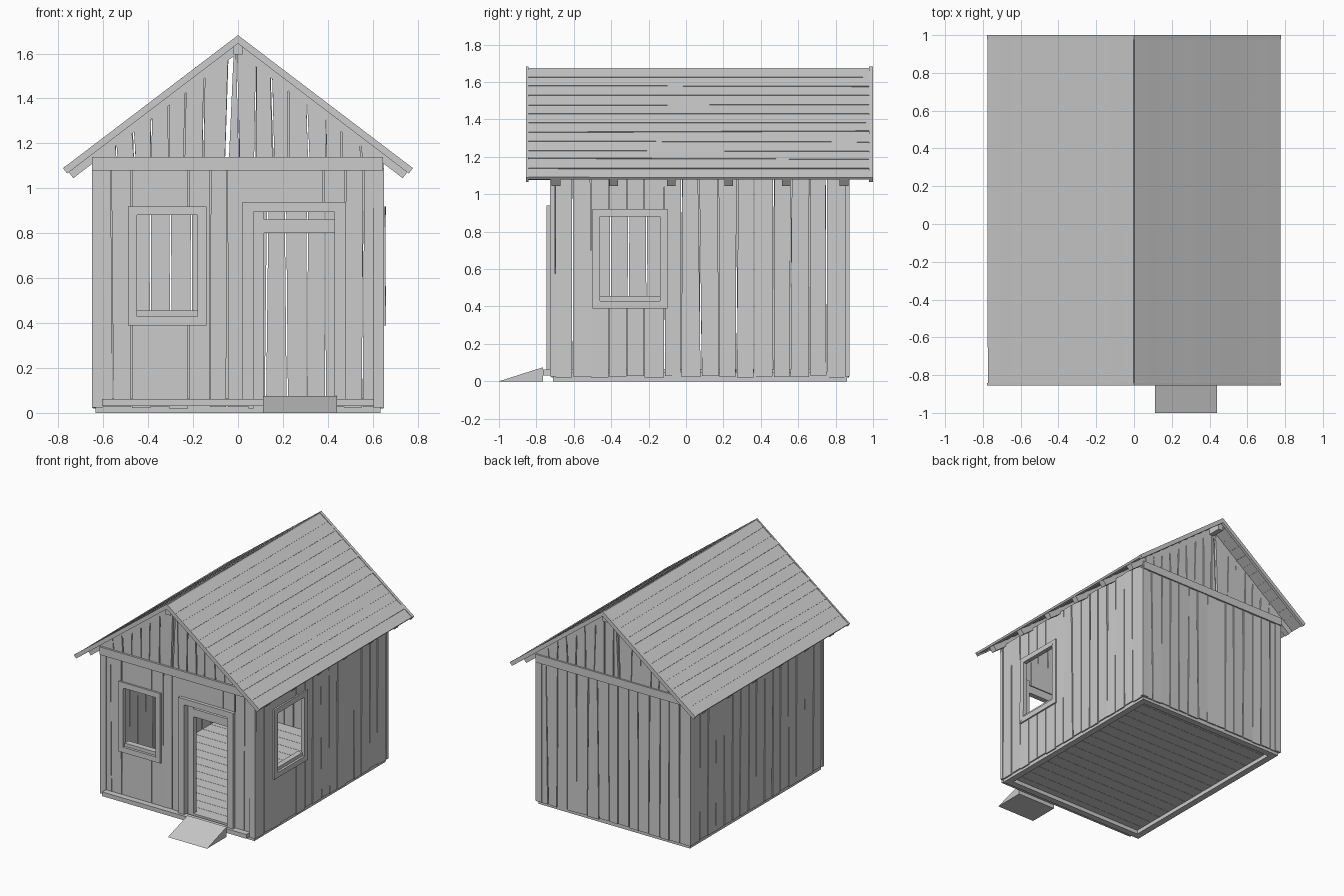
import bpy, bmesh, math, random

if "Cube" in bpy.data.objects:
    bpy.data.objects.remove(bpy.data.objects["Cube"])
random.seed(7)

grey = bpy.data.materials.new("plain grey")
grey.diffuse_color = (0.6, 0.6, 0.6, 1)
grey.use_nodes = True
grey.node_tree.nodes["Principled BSDF"].inputs["Base Color"].default_value = grey.diffuse_color

RIDGE, C, S, LEN = 1.678, math.cos(0.65), math.sin(0.65), 0.972
SLOPE = S / C


def jit(a):
    return random.uniform(-a, a)


def loft(bm, a, b):
    """Closed solid between two matching outlines."""
    va = [bm.verts.new(p) for p in a]
    vb = [bm.verts.new(p) for p in b]
    n = len(a)
    bm.faces.new(va)
    bm.faces.new(vb[::-1])
    for i in range(n):
        j = (i + 1) % n
        bm.faces.new((va[j], va[i], vb[i], vb[j]))


def prism(bm, plane, pts, d0, d1, warp=0.0):
    """Outline (u, z) extruded along x or y from d0 to d1."""
    w = [jit(warp) for _ in pts]

    def place(u, z, d):
        return (d, u, z) if plane == 'x' else (u, d, z)
    loft(bm, [place(u, z, d0 + k) for (u, z), k in zip(pts, w)],
         [place(u, z, d1 + k) for (u, z), k in zip(pts, w)])


def rect(u0, u1, z0, z1):
    return [(u0, z0), (u1, z0), (u1, z1), (u0, z1)]


def box(bm, x0, x1, y0, y1, z0, z1):
    prism(bm, 'y', rect(x0, x1, z0, z1), y0, y1)


def finish(name, bm):
    bmesh.ops.recalc_face_normals(bm, faces=bm.faces)
    me = bpy.data.meshes.new(name)
    bm.to_mesh(me)
    bm.free()
    me.materials.append(grey)
    ob = bpy.data.objects.new(name, me)
    bpy.context.collection.objects.link(ob)


def edges(u0, u1, n):
    """Uneven board joints, each a (bottom, top) pair."""
    w = (u1 - u0) / n
    e = [(u0 + i * w + jit(0.008), u0 + i * w + jit(0.008)) for i in range(n + 1)]
    e[0], e[-1] = (u0, u0), (u1, u1)
    return e


def gaps(e, i):
    """Bottom and top limits of board i, with slits at the joints."""
    g = [random.uniform(0.001, 0.005) for _ in range(4)]
    return e[i][0] + g[0], e[i + 1][0] - g[1], e[i + 1][1] - g[2], e[i][1] + g[3]


def wall(name, plane, u0, u1, n, d0, d1, top, holes=()):
    """Row of upright boards, cut around rectangular holes."""
    bm = bmesh.new()
    e = edges(u0, u1, n)
    for i in range(n):
        a, b, c, d = gaps(e, i)
        z0 = 0.025 + jit(0.006)
        lo, hi = min(a, d), max(b, c)
        cuts = sorted({v for h in holes for v in h[:2] if lo + 0.004 < v < hi - 0.004})
        hit = [h for h in holes if h[0] < hi - 0.004 and h[1] > lo + 0.004]
        if not hit:
            prism(bm, plane, [(a, z0), (b, z0), (c, top), (d, top)], d0, d1, 0.003)
            continue
        xs = [lo] + cuts + [hi]
        for p, q in zip(xs, xs[1:]):
            m = (p + q) / 2
            h = [k for k in hit if k[0] < m < k[1]]
            spans = [(z0, h[0][2]), (h[0][3], top)] if h else [(z0, top)]
            for s, t in spans:
                if t - s > 0.01:
                    prism(bm, plane, rect(p, q, s, t), d0, d1)
    finish(name, bm)


def gable(name, d0, d1):
    """Upright boards trimmed to the roof slope."""
    bm = bmesh.new()
    e = edges(-0.62, 0.62, 16)
    e[7] = (-0.055, -0.04)

    def under(u):
        return RIDGE - 0.03 - abs(u) * SLOPE
    for i in range(16):
        a, b, c, d = gaps(e, i)
        if i == 7:
            a, d = -0.042, -0.018
        pts = [(a, 1.09), (b, 1.09), (c, under(c))]
        if d < 0 < c:
            pts.append((0, under(0)))
        prism(bm, 'y', pts + [(d, under(d))], d0, d1)
    finish(name, bm)


# Walls
front_window = (-0.45, -0.18, 0.43, 0.88)
side_window = (-0.46, -0.14, 0.43, 0.88)
door = (0.07, 0.43, 0.0, 0.895)
wall("front_wall", 'y', -0.645, 0.645, 15, -0.72, -0.70, 1.1, [front_window, door])
wall("back_wall", 'y', -0.645, 0.645, 15, 0.85, 0.87, 1.1)
wall("right_wall", 'x', -0.70, 0.85, 16, 0.625, 0.645, 1.13, [side_window])
wall("left_wall", 'x', -0.70, 0.85, 16, -0.645, -0.625, 1.13)
gable("front_gable", -0.72, -0.70)
gable("back_gable", 0.85, 0.87)

# Horizontal gable bands and corner boards
bm = bmesh.new()
for y0, y1 in ((-0.735, -0.72), (0.868, 0.882)):
    box(bm, -0.65, 0.645, y0, y1, 1.08, 1.14)
finish("gable_bands", bm)
bm = bmesh.new()
for s in (-1, 1):
    for y0, y1 in ((-0.726, -0.70), (0.85, 0.874)):
        x0, x1 = sorted((s * 0.60, s * 0.65))
        box(bm, x0, x1, y0, y1, 0.025, 1.09)
finish("corner_boards", bm)


# Mitred window trims with inner sills
def window(name, plane, h, d0, d1, i0, i1):
    bm = bmesh.new()
    u0, u1, z0, z1 = h
    t = 0.04
    inner = rect(u0, u1, z0, z1)
    outer = rect(u0 - t, u1 + t, z0 - t, z1 + t)
    for i in range(4):
        j = (i + 1) % 4
        prism(bm, plane, [outer[i], outer[j], inner[j], inner[i]], d0, d1, 0.002)
    prism(bm, plane, rect(u0, u1, z0, z0 + 0.025), i0, i1)
    finish(name, bm)


window("front_window_trim", 'y', front_window, -0.734, -0.718, -0.715, -0.67)
window("side_window_trim", 'x', side_window, 0.643, 0.657, 0.60, 0.64)

# Door trim and the frame just inside it
bm = bmesh.new()
box(bm, 0.02, 0.07, -0.745, -0.72, 0.03, 0.895)
box(bm, 0.43, 0.48, -0.745, -0.72, 0.03, 0.895)
box(bm, 0.02, 0.48, -0.745, -0.72, 0.895, 0.94)
finish("door_trim", bm)
bm = bmesh.new()
box(bm, 0.07, 0.115, -0.70, -0.66, 0.06, 0.90)
box(bm, 0.43, 0.47, -0.70, -0.66, 0.06, 0.90)
box(bm, 0.07, 0.47, -0.70, -0.66, 0.80, 0.86)
finish("door_inner_frame", bm)

# Base beams, floor planks, front sill and ramp
bm = bmesh.new()
for s in (-1, 1):
    x0, x1 = sorted((s * 0.585, s * 0.635))
    box(bm, x0, x1, -0.71, 0.86, 0, 0.05)
box(bm, -0.585, 0.585, -0.71, -0.66, 0, 0.05)
box(bm, -0.585, 0.585, 0.81, 0.86, 0, 0.05)
finish("base_beams", bm)
bm = bmesh.new()
for i in range(16):
    y = -0.70 + i * 1.55 / 16
    box(bm, -0.622, 0.622, y + 0.001, y + 1.55 / 16 - 0.001, 0.03, 0.065)
finish("floor_planks", bm)
bm = bmesh.new()
box(bm, -0.605, 0.605, -0.765, -0.72, 0.03, 0.062)
finish("front_sill", bm)
bm = bmesh.new()
prism(bm, 'x', [(-1.0, 0.0), (-0.765, 0.0), (-0.765, 0.075)], 0.112, 0.44)
finish("ramp", bm)


# Roof: lapped planks running along the ridge
def on_roof(side, s, n, y):
    return (side * (s * C + n * S), y, RIDGE - s * S + n * C)


bm = bmesh.new()
N = 12
for side in (-1, 1):
    for i in range(N):
        ends = []
        for y in (-0.845, 0.98):
            s0 = max(0, i * LEN / N + jit(0.012) - 0.02)
            s1 = (i + 1) * LEN / N + (jit(0.012) if i < N - 1 else 0)
            k = random.uniform(0.0, 0.004)
            ends.append([on_roof(side, s0, -0.003, y), on_roof(side, s1, k, y),
                         on_roof(side, s1, k - 0.016, y), on_roof(side, s0, -0.019, y)])
        loft(bm, *ends)
finish("roof_planks", bm)


# Sloping strips that share a mitred ridge
def sloped(bm, top, bottom, end, y0, y1):
    for side in (-1, 1):
        pts = [(0, RIDGE - top / C), (0, RIDGE - bottom / C)]
        for n in (-bottom, -top):
            x, _, z = on_roof(side, end, n, 0)
            pts.append((x, z))
        prism(bm, 'y', pts, y0, y1)


bm = bmesh.new()
sloped(bm, -0.003, 0.027, LEN + 0.004, -0.855, -0.843)
sloped(bm, -0.003, 0.027, LEN + 0.004, 0.978, 1.0)
finish("roof_end_boards", bm)
bm = bmesh.new()
for i in range(6):
    y = -0.695 + i * 0.308
    sloped(bm, 0.016, 0.06, LEN - 0.005, y - 0.023, y + 0.023)
finish("rafters", bm)
bm = bmesh.new()
box(bm, -0.02, 0.02, -0.84, 0.975, 1.595, 1.65)
finish("ridge_beam", bm)
